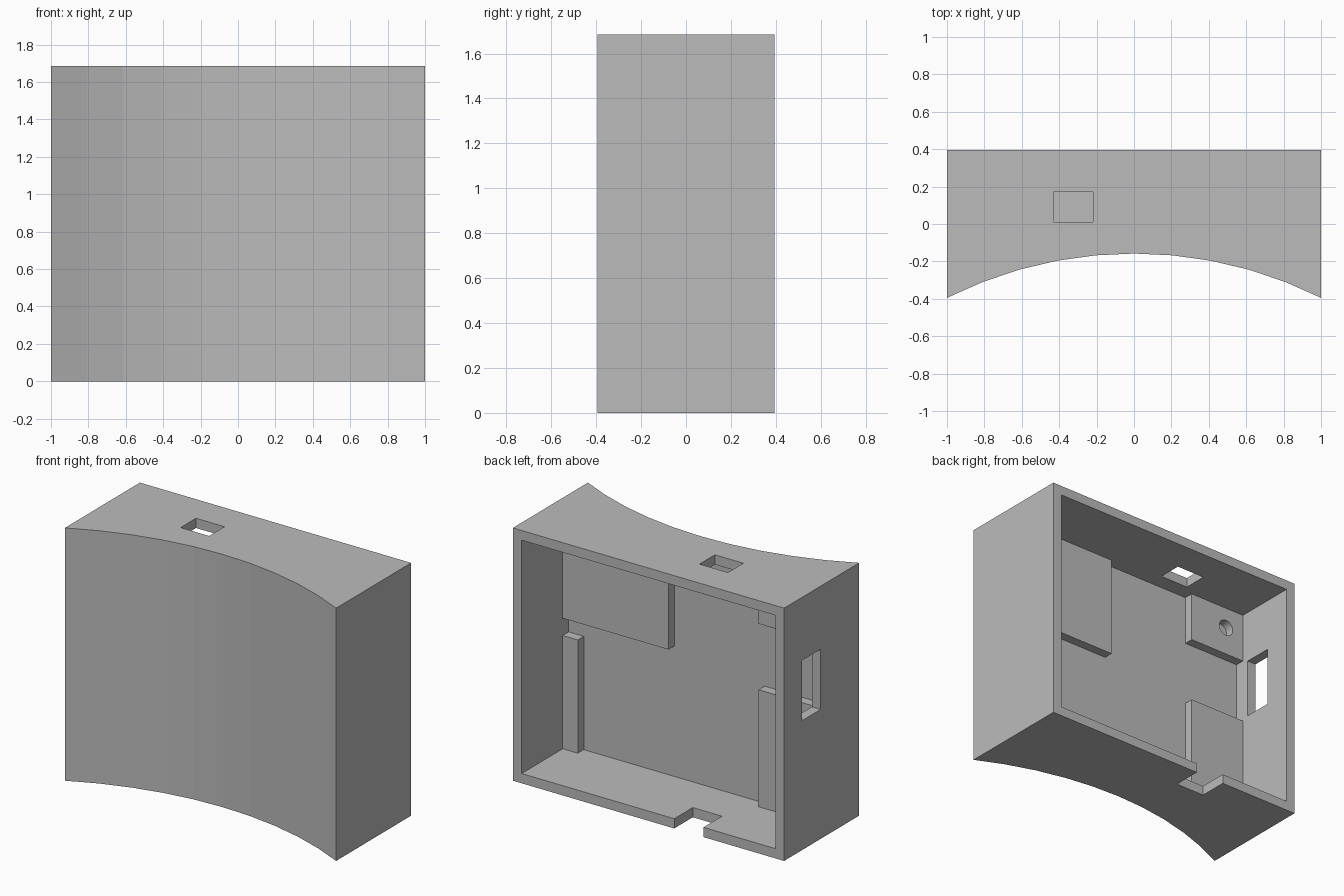
import bpy
import bmesh
from math import asin, sin, cos, pi
from mathutils import Matrix, Vector

cube = bpy.data.objects.get("Cube")
if cube:
    bpy.data.objects.remove(cube, do_unlink=True)

grey = bpy.data.materials.new("light_grey")
grey.use_nodes = True
colour = (0.5, 0.5, 0.5, 1)
grey.diffuse_color = colour
grey.node_tree.nodes["Principled BSDF"].inputs["Base Color"].default_value = colour

# Main dimensions
HEIGHT = 1.685
HALF_Y = 0.395
WALL = 0.065
SAGITTA = 0.237
INNER = 1 - WALL
CEILING = HEIGHT - WALL
PANEL_Y = -0.1      # inside of the front panel
BLOCK_Y = -0.037    # rear face of the mounting blocks


def make_object(name, bm):
    bmesh.ops.recalc_face_normals(bm, faces=bm.faces)
    mesh = bpy.data.meshes.new(name)
    bm.to_mesh(mesh)
    bm.free()
    mesh.materials.append(grey)
    obj = bpy.data.objects.new(name, mesh)
    bpy.context.collection.objects.link(obj)
    return obj


def box(name, low, high):
    bm = bmesh.new()
    low, high = Vector(low), Vector(high)
    size = Matrix.Diagonal(high - low).to_4x4()
    bmesh.ops.create_cube(bm, size=1, matrix=Matrix.Translation((low + high) / 2) @ size)
    return make_object(name, bm)


def cut(target, cutter):
    cutter.hide_render = True
    mod = target.modifiers.new("cut", "BOOLEAN")
    mod.operation = "DIFFERENCE"
    mod.solver = "EXACT"
    mod.object = cutter
    bpy.context.view_layer.objects.active = target
    bpy.ops.object.modifier_apply(modifier=mod.name)
    bpy.data.objects.remove(cutter, do_unlink=True)


# Casing: plan outline with a concave front, extruded upwards
radius = (1 + SAGITTA ** 2) / (2 * SAGITTA)
half_angle = asin(1 / radius)
centre_y = SAGITTA - HALF_Y - radius
outline = [(1, HALF_Y), (-1, HALF_Y)]
for i in range(11):
    a = half_angle * (i / 5 - 1)
    outline.append((radius * sin(a), centre_y + radius * cos(a)))
bm = bmesh.new()
base = bm.faces.new([bm.verts.new((x, y, 0)) for x, y in outline])
top = bmesh.ops.extrude_face_region(bm, geom=[base])["geom"]
bmesh.ops.translate(bm, vec=(0, 0, HEIGHT),
                    verts=[v for v in top if isinstance(v, bmesh.types.BMVert)])
casing = make_object("casing", bm)

# Open-backed cavity, then the ports in the top, side and bottom walls
cut(casing, box("cavity", (-INNER, PANEL_Y, WALL), (INNER, 0.6, CEILING)))
cut(casing, box("top_port", (-0.43, 0.01, 1.5), (-0.22, 0.172, 1.8)))
cut(casing, box("side_port", (-1.1, 0.01, 0.863), (-0.8, 0.205, 1.264)))
cut(casing, box("bottom_notch", (-0.405, 0.2, -0.1), (-0.19, 0.6, 0.2)))

# Mounting blocks, set slightly into the panel and walls
SET = 0.01
BACK = PANEL_Y - SET
box("left_post", (0.824, BACK, WALL - SET), (INNER + SET, BLOCK_Y, 0.82))
box("upper_left_block", (0.155, BACK, 0.935), (INNER + SET, BLOCK_Y, CEILING + SET))
box("lower_right_block", (-INNER - SET, BACK, WALL - SET), (-0.51, BLOCK_Y, 0.845))
screw_block = box("upper_right_block", (-INNER - SET, BACK, 1.285),
                  (-0.51, BLOCK_Y, CEILING + SET))

# Blind screw hole
bm = bmesh.new()
bmesh.ops.create_cone(bm, cap_ends=True, segments=32, radius1=0.055, radius2=0.055, depth=0.12,
                      matrix=Matrix.Translation((-0.795, BLOCK_Y, 1.477))
                      @ Matrix.Rotation(pi / 2, 4, "X"))
cut(screw_block, make_object("screw_hole", bm))
